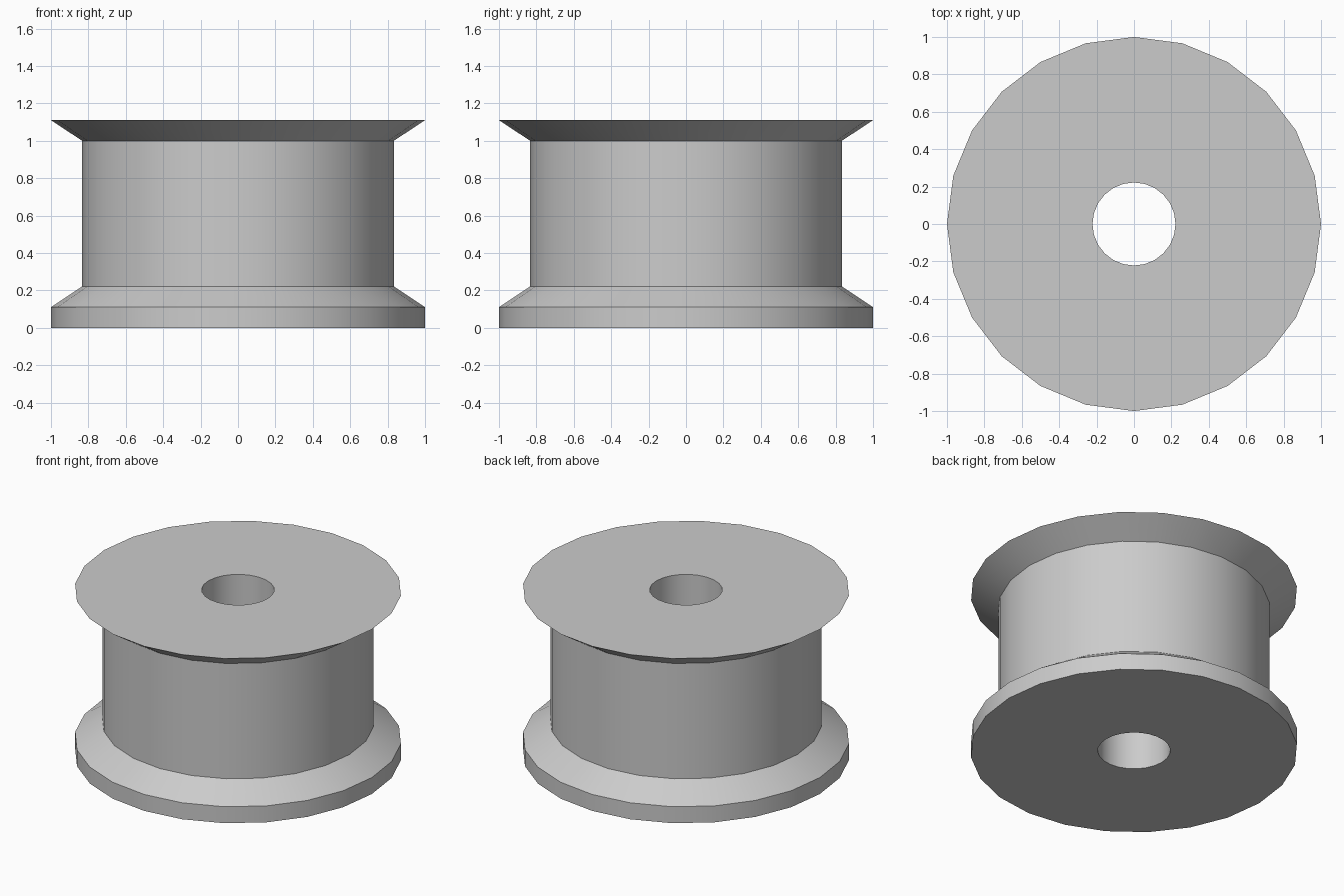
import bpy, bmesh, math

cube = bpy.data.objects.get("Cube")
if cube:
    bpy.data.objects.remove(cube, do_unlink=True)

SIDES = 24
BORE, BODY, RIM = 0.222, 0.833, 1.0

# Plain grey material
grey = bpy.data.materials.new("plain grey")
grey.use_nodes = True
colour = (0.6, 0.6, 0.6, 1)
grey.diffuse_color = colour
grey.node_tree.nodes["Principled BSDF"].inputs["Base Color"].default_value = colour

# Closed half section: bore, base rim, lower bevel, drum, flared top lip
section = [(BORE, 0), (RIM, 0), (RIM, 0.111), (BODY, 0.222),
           (BODY, 1.0), (RIM, 1.111), (BORE, 1.111)]

# Revolve the section around the vertical axis
bm = bmesh.new()
verts = [bm.verts.new((r, 0, z)) for r, z in section]
edges = [bm.edges.new((v, verts[i - 1])) for i, v in enumerate(verts)]
bmesh.ops.spin(bm, geom=verts + edges, cent=(0, 0, 0), axis=(0, 0, 1),
               angle=math.tau, steps=SIDES, use_merge=True)
bmesh.ops.remove_doubles(bm, verts=bm.verts, dist=0.0001)
bmesh.ops.recalc_face_normals(bm, faces=bm.faces)

mesh = bpy.data.meshes.new("flanged_spool")
bm.to_mesh(mesh)
bm.free()
mesh.materials.append(grey)
spool = bpy.data.objects.new("flanged_spool", mesh)
bpy.context.collection.objects.link(spool)

# Smooth round walls, keep the rims crisp
bpy.ops.object.select_all(action="DESELECT")
spool.select_set(True)
bpy.context.view_layer.objects.active = spool
bpy.ops.object.shade_smooth_by_angle(angle=math.radians(30))
